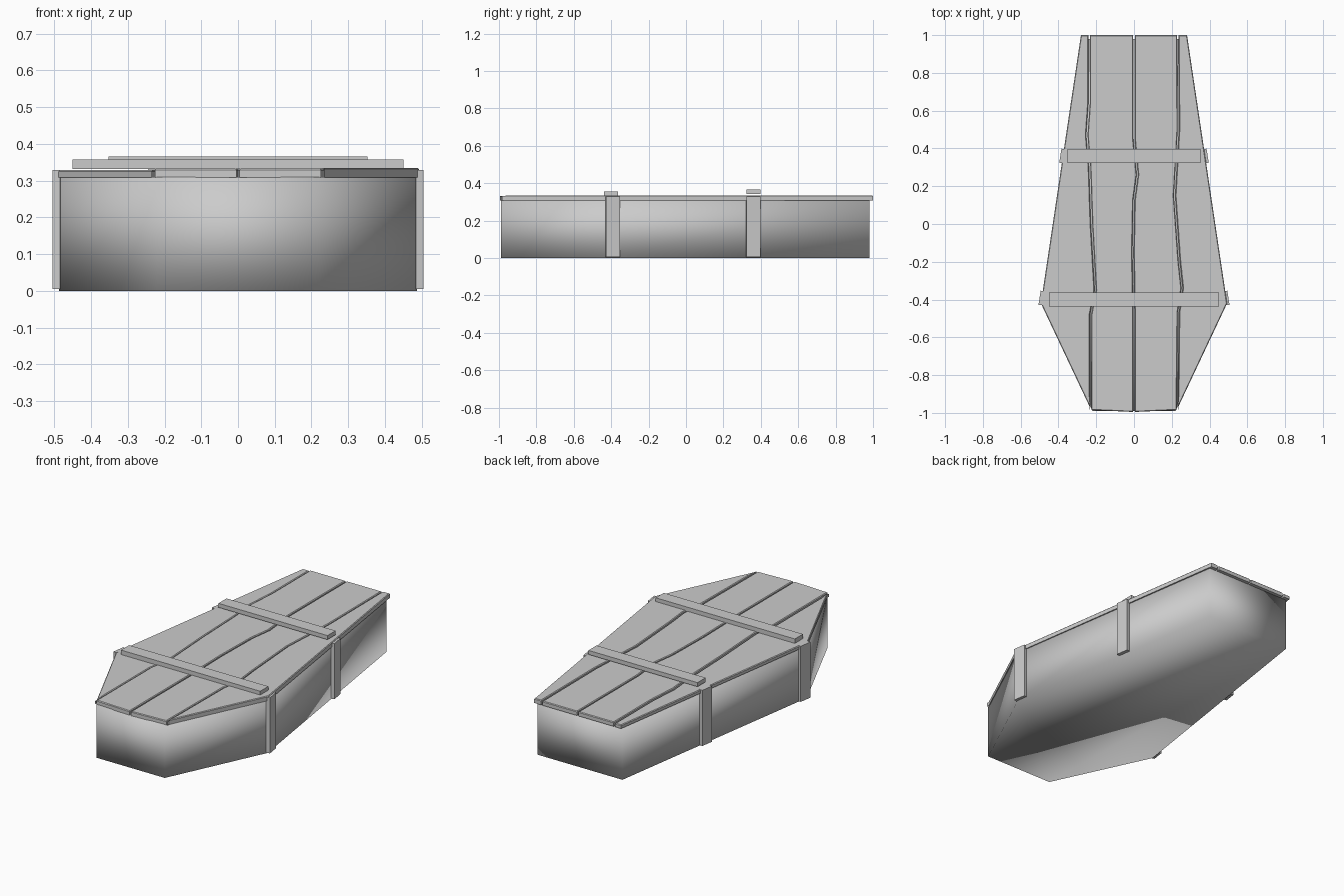
import bpy, bmesh, math
from mathutils import Matrix

if "Cube" in bpy.data.objects:
    bpy.data.objects.remove(bpy.data.objects["Cube"])


def prism(name, outline, z0, z1, bevel=0.0, smooth=False):
    """Extrude a flat outline from z0 to z1."""
    bm = bmesh.new()
    face = bm.faces.new([bm.verts.new((x, y, z0)) for x, y in outline])
    top = bmesh.ops.extrude_face_region(bm, geom=[face])["geom"]
    for v in top:
        if isinstance(v, bmesh.types.BMVert):
            v.co.z = z1
    bmesh.ops.recalc_face_normals(bm, faces=bm.faces)
    if bevel:
        rim = [e for e in bm.edges if all(v.co.z > z1 - 1e-5 for v in e.verts)]
        bmesh.ops.bevel(bm, geom=rim, offset=bevel, segments=1, affect='EDGES')
    for f in bm.faces:
        f.smooth = smooth
    return finish(name, bm)


def box(name, loc, size, turn=0.0):
    bm = bmesh.new()
    bmesh.ops.create_cube(bm, size=1, matrix=Matrix.Translation(loc)
                          @ Matrix.Rotation(turn, 4, 'Z')
                          @ Matrix.Diagonal((*size, 1)))
    return finish(name, bm)


def finish(name, bm):
    mesh = bpy.data.meshes.new(name)
    bm.to_mesh(mesh)
    bm.free()
    ob = bpy.data.objects.new(name, mesh)
    bpy.context.collection.objects.link(ob)
    return ob


# softly shaded box body
half = [(0.22, -0.99), (0.487, -0.42), (0.275, 0.98)]
prism("body", half + [(-x, y) for x, y in reversed(half)], 0, 0.31, smooth=True)

# worn seams between the lid planks, listed from head to foot
left_seam = [(-0.23, -0.985), (-0.23, -0.48), (-0.205, -0.35), (-0.225, 0.0),
             (-0.235, 0.3), (-0.25, 0.47), (-0.237, 0.65), (-0.237, 1.0)]
mid_seam = [(0.0, -0.995), (0.0, -0.45), (-0.006, -0.15), (0.0, 0.13),
            (0.018, 0.26), (0.0, 0.45), (0.0, 1.0)]
right_seam = [(0.23, -0.985), (0.235, -0.47), (0.255, -0.34), (0.24, -0.2),
              (0.215, 0.15), (0.235, 0.5), (0.232, 1.0)]
left_edge = [(-0.24, -0.965), (-0.497, -0.42), (-0.285, 1.0)]
right_edge = [(0.24, -0.965), (0.497, -0.42), (0.285, 1.0)]


def plank(name, a, b, top):
    g = 0.004
    outline = [(x + g, y) for x, y in a] + [(x - g, y) for x, y in reversed(b)]
    prism(name, outline, 0.308, top, bevel=0.004)


plank("lid_plank_outer_left", left_edge, left_seam, 0.329)
plank("lid_plank_inner_left", left_seam, mid_seam, 0.333)
plank("lid_plank_inner_right", mid_seam, right_seam, 0.333)
plank("lid_plank_outer_right", right_seam, right_edge, 0.335)

# battens across the lid
box("head_batten", (0, -0.40, 0.344), (0.90, 0.075, 0.026))
box("foot_batten", (0, 0.36, 0.354), (0.705, 0.075, 0.024))

# upright straps on the long sides
slope = math.atan2(0.212, 1.40)
for side, label in ((1, "right"), (-1, "left")):
    box(f"head_strap_{label}", (side * 0.489, -0.392, 0.167),
        (0.022, 0.075, 0.325), side * slope)
    box(f"foot_strap_{label}", (side * 0.379, 0.36, 0.167),
        (0.022, 0.075, 0.325), side * slope)
